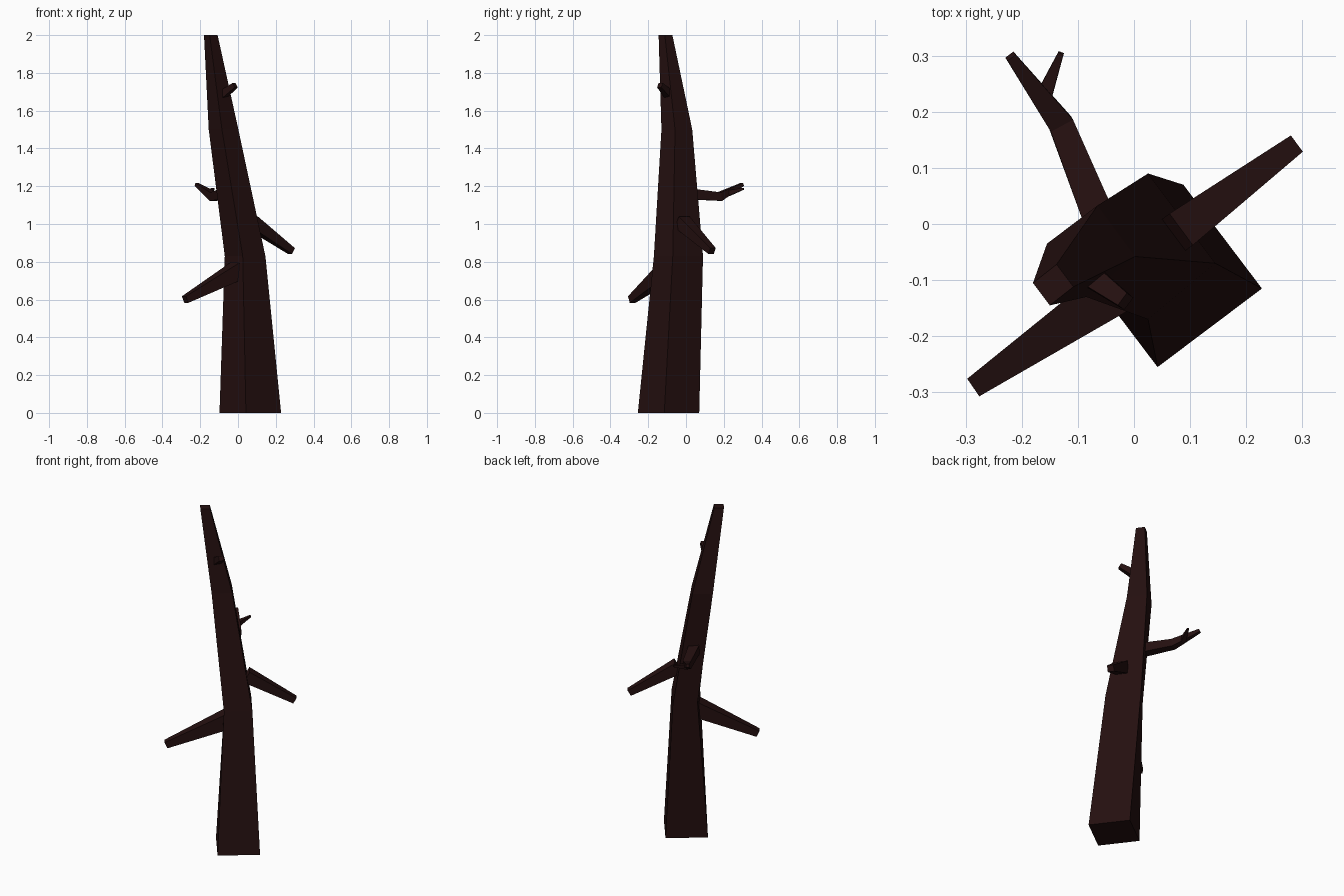
import bpy, bmesh
from mathutils import Vector

cube = bpy.data.objects.get("Cube")
if cube:
    bpy.data.objects.remove(cube, do_unlink=True)

bark = bpy.data.materials.new("dark_bark")
bark.use_nodes = True
colour = (0.018, 0.005, 0.005, 1)
bark.diffuse_color = colour
shader = bark.node_tree.nodes["Principled BSDF"]
shader.inputs["Base Color"].default_value = colour
shader.inputs["Roughness"].default_value = 0.9


def loft(name, rings):
    """Skin four-cornered rings into a closed, flat-shaded solid."""
    bm = bmesh.new()
    loops = [[bm.verts.new(p) for p in ring] for ring in rings]
    for a, b in zip(loops, loops[1:]):
        for i in range(4):
            j = (i + 1) % 4
            bm.faces.new((a[i], a[j], b[j], b[i]))
    bm.faces.new(loops[0])
    bm.faces.new(loops[-1])
    bmesh.ops.recalc_face_normals(bm, faces=bm.faces)
    mesh = bpy.data.meshes.new(name)
    bm.to_mesh(mesh)
    bm.free()
    mesh.materials.append(bark)
    obj = bpy.data.objects.new(name, mesh)
    bpy.context.collection.objects.link(obj)
    return obj


def branch(name, path, widths):
    """Tapered square limb along a path, kept upright."""
    pts = [Vector(p) for p in path]
    rings = []
    for i, p in enumerate(pts):
        d = (pts[min(i + 1, len(pts) - 1)] - pts[max(i - 1, 0)]).normalized()
        side = d.cross(Vector((0, 0, 1))).normalized()
        up = side.cross(d)
        h = widths[i] / 2
        rings.append([p + side * h * s + up * h * u
                      for s, u in ((-1, -1), (1, -1), (1, 1), (-1, 1))])
    return loft(name, rings)


# Trunk: front, left, back and right corners at each height
sections = [
    (0.0, ((0.042, -0.255), (0.228, -0.115), (0.088, 0.07), (-0.098, -0.07))),
    (0.83, ((0.025, -0.17), (0.145, -0.07), (0.025, 0.09), (-0.07, -0.01))),
    (1.5, ((-0.085, -0.13), (0.002, -0.058), (-0.065, 0.033), (-0.155, -0.035))),
    (2.0, ((-0.15, -0.145), (-0.108, -0.112), (-0.138, -0.072), (-0.18, -0.105))),
]
loft("trunk", [[(x, y, z) for x, y in ring] for z, ring in sections])

# Drooping side branches
branch("lower_right_branch", [(0.0, -0.095, 0.755), (-0.28, -0.287, 0.6)], (0.09, 0.038))
branch("left_branch", [(0.07, -0.02, 1.01), (0.283, 0.138, 0.857)], (0.07, 0.036))

# Bent rear branch with its fork
branch("rear_branch",
       [(-0.06, 0.005, 1.16), (-0.13, 0.178, 1.145), (-0.22, 0.299, 1.21)],
       (0.058, 0.045, 0.018))
branch("rear_twig", [(-0.163, 0.222, 1.162), (-0.13, 0.305, 1.187)], (0.03, 0.01))

# Short stub near the top
branch("upper_stub", [(-0.08, -0.09, 1.685), (-0.015, -0.138, 1.735)], (0.042, 0.027))
